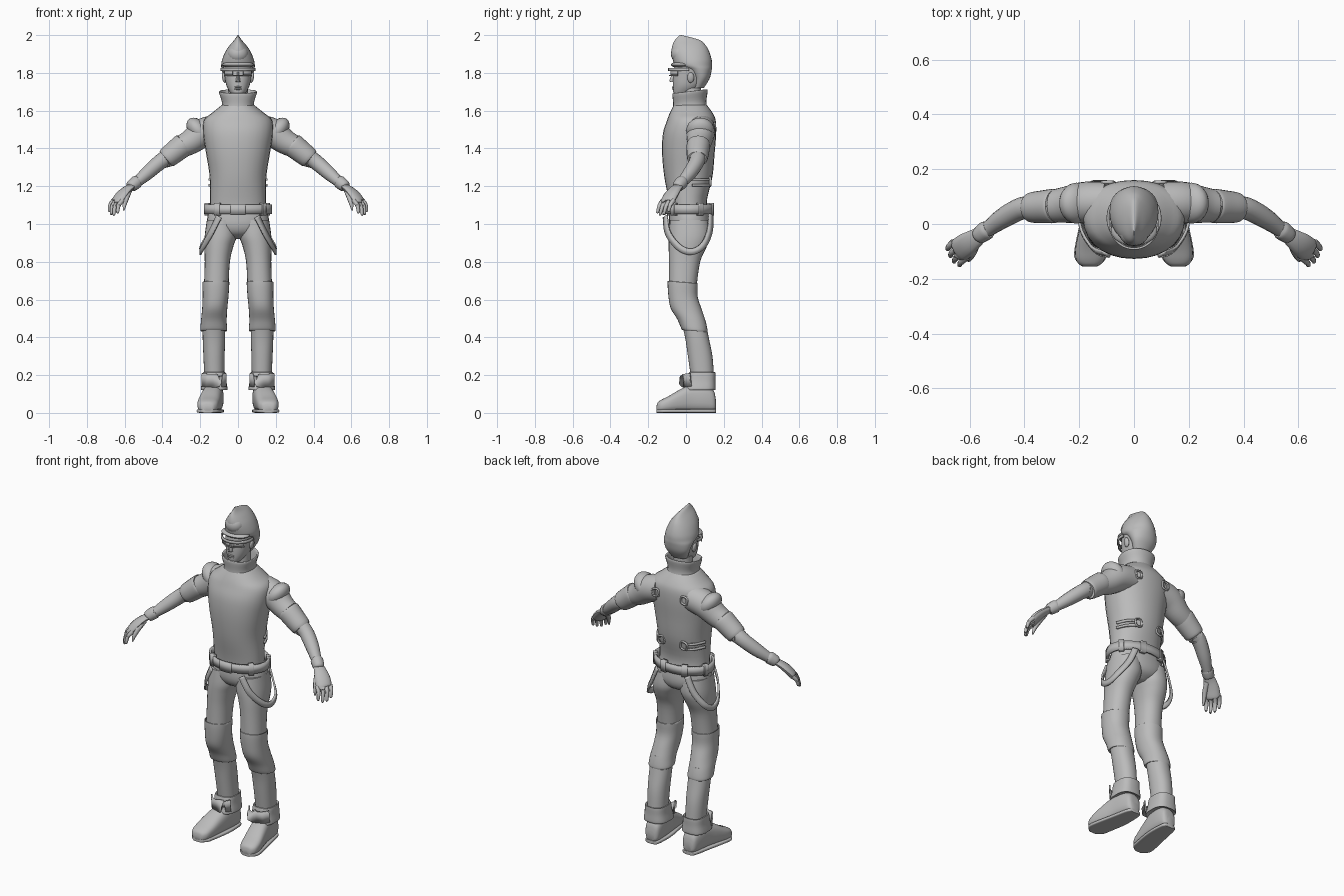
import bpy, bmesh
from math import sin, cos, pi, copysign, radians
from mathutils import Vector

if "Cube" in bpy.data.objects:
    bpy.data.objects.remove(bpy.data.objects["Cube"])

grey = bpy.data.materials.new("plain grey")
grey.use_nodes = True
grey.diffuse_color = (0.5, 0.5, 0.5, 1)
grey.node_tree.nodes["Principled BSDF"].inputs["Base Color"].default_value = grey.diffuse_color
UP = Vector((0, 0, 1))


def finish(name, bm, mirror=False, thick=0):
    bmesh.ops.recalc_face_normals(bm, faces=bm.faces[:])
    mesh = bpy.data.meshes.new(name)
    bm.to_mesh(mesh)
    bm.free()
    mesh.materials.append(grey)
    ob = bpy.data.objects.new(name, mesh)
    bpy.context.collection.objects.link(ob)
    bpy.ops.object.select_all(action='DESELECT')
    ob.select_set(True)
    bpy.context.view_layer.objects.active = ob
    bpy.ops.object.shade_smooth_by_angle(angle=radians(45))
    if thick:
        mod = ob.modifiers.new("thickness", 'SOLIDIFY')
        mod.thickness, mod.offset = thick, 0
    if mirror:
        ob.modifiers.new("both sides", 'MIRROR')
    return ob


def smooth(rows, closed=False, steps=4):
    """Spline through rows of numbers."""
    rows, out = [Vector(r) for r in rows], []
    n = len(rows)
    at = (lambda i: rows[i % n]) if closed else (lambda i: rows[max(0, min(n - 1, i))])
    for i in range(n if closed else n - 1):
        a, b, c, d = (at(i + k) for k in (-1, 0, 1, 2))
        for s in range(steps):
            t = s / steps
            out.append(b + (c - a) * (t / 2) + (a * 2 - b * 5 + c * 4 - d) * (t * t / 2)
                       + (b * 3 - a - c * 3 + d) * (t ** 3 / 2))
    return out if closed else out + [rows[-1]]


def skin(bm, rings, closed=False, caps=True):
    rings = [[bm.verts.new(p) for p in ring] for ring in rings]
    for a, b in zip(rings, rings[1:] + (rings[:1] if closed else [])):
        for i in range(len(a)):
            j = (i + 1) % len(a)
            bm.faces.new((a[i], a[j], b[j], b[i]))
    if caps and not closed:
        bm.faces.new(rings[0])
        bm.faces.new(rings[-1])


def loft(name, rows, along='z', power=2.2, mirror=False, caps=True, sides=28, lean=0, steps=4):
    """Rows: position, x from-to, then y from-to (or z from-to when lofting along y)."""
    bm, rings = bmesh.new(), []
    for t, x0, x1, q0, q1 in smooth(rows, steps=steps):
        ring = []
        for k in range(sides):
            c, s = cos(2 * pi * k / sides), sin(2 * pi * k / sides)
            x = (x0 + x1) / 2 + (x1 - x0) / 2 * copysign(abs(c) ** (2 / power), c)
            q = (q0 + q1) / 2 + (q1 - q0) / 2 * copysign(abs(s) ** (2 / power), s)
            ring.append((x, q, t + lean * q) if along == 'z' else (x, t, q))
        rings.append(ring)
    skin(bm, rings, caps=caps)
    return finish(name, bm, mirror)


def body(name, rows, **options):
    """Centred loft, rows: height, half width, front, back."""
    return loft(name, [(z, -w, w, f, b) for z, w, f, b in rows], **options)


def tube(name, rows, flat=1, closed=False, mirror=True, sides=14, steps=4):
    """Rows: x, y, z, radius."""
    path, rings = smooth(rows, closed, steps), []
    n = len(path)
    for i, p in enumerate(path):
        a, b = (path[i - 1], path[(i + 1) % n]) if closed else (path[max(i - 1, 0)], path[min(i + 1, n - 1)])
        t = (b - a).to_3d().normalized()
        u = t.cross(Vector((0, 1, 0)) if closed else UP).normalized()
        v = u.cross(t)
        rings.append([p.to_3d() + (u * cos(g) + v * sin(g) * flat) * p.w
                      for g in (2 * pi * k / sides for k in range(sides))])
    bm = bmesh.new()
    skin(bm, rings, closed)
    return finish(name, bm, mirror)


def ribbon(name, points, width, thick, closed=False, mirror=False):
    """Strap whose flat side faces away from the body's axis."""
    path = smooth(points, closed, 6)
    n, bm, pairs = len(path), bmesh.new(), []
    for i, p in enumerate(path):
        a, b = (path[i - 1], path[(i + 1) % n]) if closed else (path[max(i - 1, 0)], path[min(i + 1, n - 1)])
        w = (b - a).cross(Vector((p.x, p.y - 0.02, 0))).normalized() * (width / 2)
        pairs.append((bm.verts.new(p - w), bm.verts.new(p + w)))
    for a, b in zip(pairs, pairs[1:] + (pairs[:1] if closed else [])):
        bm.faces.new((a[0], b[0], b[1], a[1]))
    return finish(name, bm, mirror, thick)


def ball(name, place, size, turn=0, mirror=False):
    bm = bmesh.new()
    bmesh.ops.create_uvsphere(bm, u_segments=20, v_segments=12, radius=1)
    bmesh.ops.scale(bm, vec=size, verts=bm.verts)
    c, s = cos(turn), sin(turn)
    for v in bm.verts:
        x, y, z = v.co
        v.co = Vector((x * c + z * s, y, z * c - x * s)) + Vector(place)
    return finish(name, bm, mirror)


# Torso, pelvis and collar
body("torso", [(1.04, .15, -.08, .12), (1.12, .148, -.09, .11), (1.25, .15, -.115, .14),
               (1.38, .17, -.127, .152), (1.48, .185, -.122, .16), (1.55, .18, -.1, .157),
               (1.59, .135, -.085, .14), (1.63, .085, -.065, .11)])
body("pelvis", [(1.08, .15, -.085, .12), (1, .165, -.09, .13), (.95, .12, -.07, .115), (.92, .04, -.02, .07)])
body("collar", [(1.56, .125, -.09, .14), (1.6, .093, -.074, .115), (1.64, .085, -.068, .108), (1.69, .1, -.072, .115),
                (1.7, .097, -.068, .11), (1.69, .088, -.06, .102), (1.62, .07, -.05, .09)], lean=.12)

# Head, face and hair
body("neck", [(1.58, .055, -.03, .08), (1.72, .052, -.025, .08)])
body("head", [(1.675, .02, -.055, -.02), (1.69, .037, -.066, .03), (1.73, .06, -.069, .08), (1.78, .071, -.068, .105),
              (1.84, .077, -.06, .12), (1.9, .06, -.04, .1)])
body("nose", [(1.752, .013, -.085, -.05), (1.762, .011, -.088, -.05), (1.805, .005, -.07, -.05)], sides=10)
for height in (1.715, 1.725):
    ball("lip", (0, -.066, height), (.02, .008, .005))
ball("ear", (.074, .025, 1.775), (.01, .018, .028), .15, True)
body("hair", [(1.72, .05, .03, .095), (1.77, .075, .035, .125), (1.815, .086, .0, .136), (1.84, .089, -.055, .138),
              (1.87, .084, -.07, .136), (1.91, .068, -.077, .124), (1.945, .045, -.072, .105),
              (1.975, .019, -.058, .07), (2, .002, -.035, -.025)], power=2)
ball("quiff", (0, -.03, 1.9), (.055, .05, .05))
ball("fringe", (0, -.022, 1.843), (.085, .058, .018))

# Glasses
arc = [(.088 * sin(g), .0 - .09 * cos(g)) for g in (radians(a) for a in range(-100, 101, 20))]
ribbon("glasses_brow_bar", [(x, y, 1.817) for x, y in arc], .016, .008)
ribbon("glasses_lower_rim", [(x * .95, y * .97, 1.787) for x, y in arc[2:-2]], .005, .006)
ribbon("lens", [(x * .93, y * .96, 1.8) for x, y in arc[6:9]], .024, .004, mirror=True)

# Arms
tube("sleeve", [(.1, .08, 1.505, .075), (.18, .078, 1.485, .076), (.25, .07, 1.435, .066), (.32, .063, 1.4, .056)], sides=24)
ball("shoulder_pad", (.21, .076, 1.495), (.05, .075, .078), .7, True)
tube("sleeve_cuff", [(.285, .066, 1.423, .05), (.288, .066, 1.42, .062), (.33, .063, 1.386, .06), (.378, .06, 1.348, .054),
                     (.381, .06, 1.345, .04)], sides=24)
tube("forearm", [(.35, .06, 1.37, .044), (.41, .057, 1.33, .041), (.48, .02, 1.27, .037), (.535, -.02, 1.222, .028),
                 (.56, -.037, 1.205, .026)])
tube("glove_cuff", [(.535, -.02, 1.224, .028), (.538, -.022, 1.222, .035), (.565, -.042, 1.2, .031), (.57, -.046, 1.195, .02)])

# Hands
tube("palm", [(.55, -.032, 1.208, .026), (.585, -.056, 1.185, .036), (.615, -.078, 1.155, .044),
              (.64, -.098, 1.12, .042), (.644, -.1, 1.115, .02)], flat=.5)
for i, reach in enumerate((.8, 1, 1.05, .9)):
    s = (i - 1.5) * .024
    base = Vector((.635 - s * .64, -.094 - s * .77, 1.125))
    joint = base + Vector((.022, -.02, -.03)) * reach
    tip = joint + Vector((.006, -.012, -.04)) * reach
    tube("finger", [(*base, .013), (*joint, .011), (*tip, .008), (*(tip - UP * .004), .002)], sides=8)
tube("thumb", [(.575, -.065, 1.18, .016), (.588, -.1, 1.145, .015), (.6, -.125, 1.105, .011), (.605, -.135, 1.072, .004)], sides=8)

# Legs, knee sleeves and cuffs
loft("thigh", [(1.02, .01, .165, -.085, .12), (.94, .006, .176, -.092, .128), (.88, .025, .178, -.092, .11),
               (.8, .043, .176, -.09, .075), (.67, .05, .18, -.09, .056)], mirror=True)
loft("knee_sleeve", [(.672, .053, .18, -.085, .052), (.69, .046, .188, -.097, .062), (.62, .05, .187, -.094, .062),
                     (.55, .057, .19, -.082, .085), (.49, .06, .196, -.045, .105), (.44, .058, .199, -.022, .114),
                     (.442, .07, .187, -.01, .1)], mirror=True, lean=-.08)
loft("shin", [(.5, .07, .186, -.03, .1), (.4, .068, .187, -.005, .12), (.3, .071, .183, .01, .14),
              (.19, .073, .178, .026, .148)], mirror=True)
loft("trouser_cuff", [(.206, .078, .172, .03, .145), (.214, .066, .186, .016, .156), (.17, .062, .19, .007, .156),
                      (.125, .055, .197, -.004, .157), (.127, .064, .188, .006, .148)], mirror=True, power=2.8)
ribbon("cuff_flap", [(.063, .02, .175), (.085, -.003, .172), (.125, -.01, .17), (.165, -.003, .172), (.19, .025, .175)], .07, .008, mirror=True)

# Boots
loft("boot", [(.158, .1, .15, .02, .07), (.145, .082, .166, .006, .12), (.1, .076, .178, .004, .15),
              (.03, .08, .188, .004, .15), (-.03, .088, .202, .004, .125), (-.09, .098, .214, .004, .09),
              (-.13, .108, .212, .004, .07), (-.15, .125, .197, .006, .055), (-.156, .14, .182, .012, .035)],
     along='y', power=2.7, mirror=True)
loft("boot_sole", [(.16, .1, .15, 0, .02), (.14, .08, .168, 0, .02), (.03, .076, .192, 0, .02), (-.09, .095, .217, 0, .02),
                   (-.13, .105, .214, 0, .02), (-.156, .135, .187, 0, .02)], along='y', power=5, mirror=True)

# Belt with loops and buckle
belt = [(.173 * sin(g), .015 - .127 * cos(g)) for g in (2 * pi * k / 16 for k in range(16))]
ribbon("belt", [(x, y, 1.077) for x, y in belt], .05, .012, True)
for k in (2, 5, 7, 9, 11, 14):
    (x, y), (x2, y2) = belt[k], belt[(k + 1) % 16]
    ribbon("belt_loop", [(x, y, 1.077), ((x + x2) / 2, (y + y2) / 2, 1.077)], .066, .024)
ribbon("belt_buckle", [(-.038, -.115, 1.077), (0, -.118, 1.077), (.038, -.115, 1.077)], .06, .012)

# Hanging hip straps
ribbon("hip_strap", [(.1, -.11, 1.04), (.145, -.095, .95), (.188, -.035, .875), (.2, .03, .853),
                     (.188, .09, .885), (.14, .125, .96), (.1, .132, 1.05)], .034, .01, mirror=True)

# Back buckles and side straps
for name, x, y, z in (("back_buckle", .095, .152, 1.51), ("waist_buckle", .075, .128, 1.225)):
    tube(name, [(x + dx, y, z + dz, .006) for dx, dz in ((-.02, -.014), (.014, -.022), (.02, .014), (-.014, .022))],
         closed=True, sides=8)
for z in (1.205, 1.235):
    ribbon("side_strap", [(.09, .124, z), (.125, .092, z), (.152, .035, z)], .012, .012, mirror=True)
